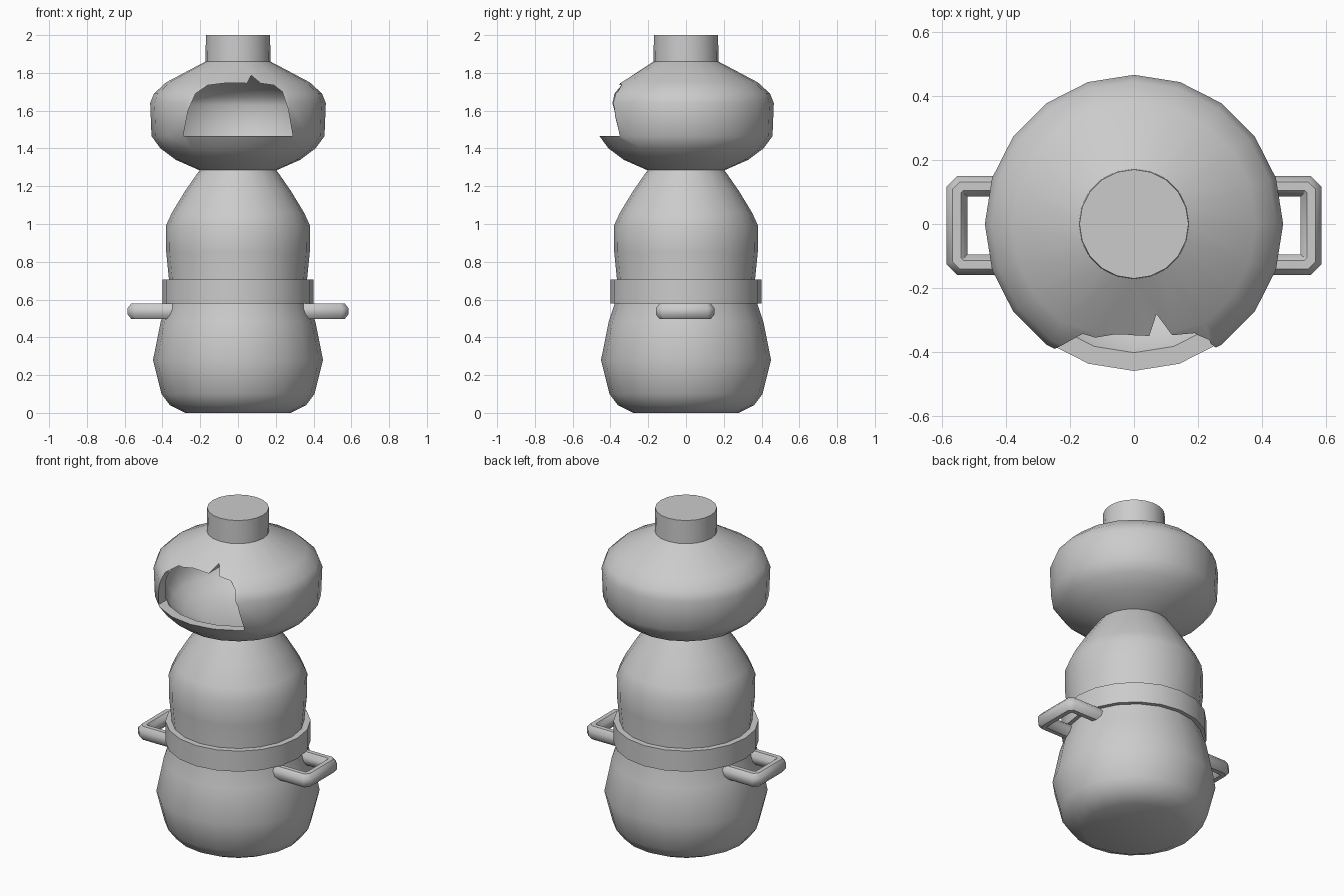
import bpy, bmesh
from math import sin, cos, pi, radians
from mathutils import Vector

if "Cube" in bpy.data.objects:
    bpy.data.objects.remove(bpy.data.objects["Cube"])

SIDES = 20


def make_object(name, bm):
    bmesh.ops.recalc_face_normals(bm, faces=bm.faces)
    mesh = bpy.data.meshes.new(name)
    bm.to_mesh(mesh)
    bm.free()
    ob = bpy.data.objects.new(name, mesh)
    bpy.context.collection.objects.link(ob)
    return ob


def skin(name, rings):
    """Bridge a list of closed point rings and cap both ends."""
    bm = bmesh.new()
    loops = [[bm.verts.new(p) for p in ring] for ring in rings]
    n = len(loops[0])
    for a, b in zip(loops, loops[1:]):
        for i in range(n):
            j = (i + 1) % n
            bm.faces.new((a[i], a[j], b[j], b[i]))
    bm.faces.new(loops[0][::-1])
    bm.faces.new(loops[-1])
    return make_object(name, bm)


def lathe(name, profile):
    return skin(name, [[(r * sin(2 * pi * i / SIDES), -r * cos(2 * pi * i / SIDES), z)
                        for i in range(SIDES)] for r, z in profile])


def smooth(ob, angle=50):
    bpy.ops.object.select_all(action='DESELECT')
    bpy.context.view_layer.objects.active = ob
    ob.select_set(True)
    bpy.ops.object.shade_smooth_by_angle(angle=radians(angle))


def cut(ob, cutter):
    mod = ob.modifiers.new("cut", 'BOOLEAN')
    mod.operation = 'DIFFERENCE'
    mod.solver = 'EXACT'
    mod.object = cutter
    bpy.context.view_layer.objects.active = ob
    bpy.ops.object.modifier_apply(modifier=mod.name)
    bpy.data.objects.remove(cutter)


def flatten_front(ob, y_min):
    """Flatten the shoulder above the mouth."""
    for v in ob.data.vertices:
        if 1.70 < v.co.z < 1.80:
            v.co.y = max(v.co.y, y_min)


# Lower bowl and waist
body = lathe("body", [(0.28, 0), (0.36, 0.04), (0.405, 0.10), (0.45, 0.28),
                      (0.41, 0.48), (0.37, 0.60), (0.365, 0.70), (0.38, 0.85),
                      (0.382, 0.99), (0.35, 1.06), (0.28, 1.175), (0.20, 1.29)])
smooth(body)

# Band around the waist
smooth(lathe("band", [(0.40, 0.58), (0.40, 0.705)]))

# Hollow fire chamber with its chimney neck
head = lathe("fire_chamber", [(0.19, 1.28), (0.205, 1.285), (0.33, 1.34), (0.41, 1.40),
                              (0.458, 1.465), (0.465, 1.64), (0.445, 1.69),
                              (0.38, 1.75), (0.172, 1.86), (0.17, 2.0)])
flatten_front(head, -0.34)
hollow = lathe("hollow", [(0.19, 1.335), (0.30, 1.37), (0.37, 1.42), (0.408, 1.475),
                          (0.415, 1.63), (0.395, 1.67), (0.34, 1.715), (0.13, 1.82)])
flatten_front(hollow, -0.30)
cut(head, hollow)

# Arched mouth with a chipped top edge
arch = [(-0.29, 1.465), (-0.265, 1.60), (-0.225, 1.69), (-0.16, 1.735), (-0.06, 1.747),
        (0.048, 1.745), (0.07, 1.787), (0.12, 1.745), (0.19, 1.735), (0.235, 1.70),
        (0.265, 1.61), (0.29, 1.465)]
cut(head, skin("mouth", [[(x, y, z) for x, z in arch] for y in (-0.7, -0.16)]))
smooth(head)


# Side handles: a mitred tube with chamfered corners
def handle(name, side):
    x0, x1, ya, yb, z, c = 0.33, 0.552, -0.127, 0.118, 0.538, 0.015
    path = [Vector((side * x, y)) for x, y in
            [(x0, ya), (x1 - c, ya), (x1, ya + c), (x1, yb - c), (x1 - c, yb), (x0, yb)]]
    rings = []
    for i, p in enumerate(path):
        before = (p - path[i - 1]).normalized() if i else (path[1] - p).normalized()
        after = (path[i + 1] - p).normalized() if i < len(path) - 1 else before
        t = (before + after).normalized()
        across = Vector((t.y, -t.x)) / t.dot(before)
        ring = []
        for k in range(8):
            a = 2 * pi * (k + 0.5) / 8
            q = p + across * (0.035 * cos(a))
            ring.append((q.x, q.y, z + 0.044 * sin(a)))
        rings.append(ring)
    smooth(skin(name, rings))


handle("handle_right", 1)
handle("handle_left", -1)
